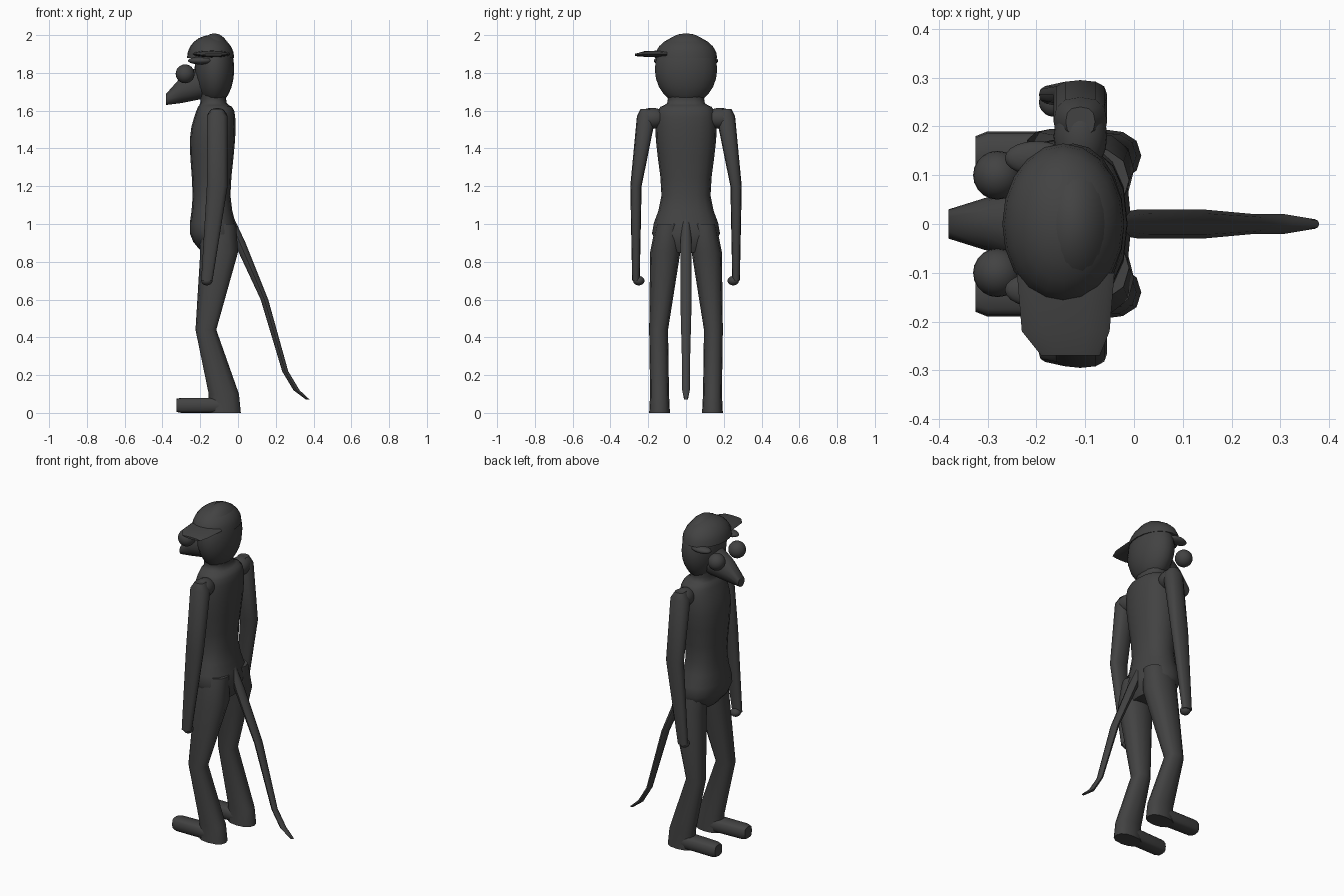
import bpy
import bmesh
import math
from mathutils import Vector

default_cube = bpy.data.objects.get("Cube")
if default_cube:
    bpy.data.objects.remove(default_cube, do_unlink=True)

charcoal = bpy.data.materials.new("charcoal grey")
charcoal.use_nodes = True
shade = (0.055, 0.055, 0.055, 1)
charcoal.diffuse_color = shade
charcoal.node_tree.nodes["Principled BSDF"].inputs["Base Color"].default_value = shade


def finish(name, bm):
    """Turn a bmesh into a named, shaded object."""
    bmesh.ops.recalc_face_normals(bm, faces=bm.faces)
    mesh = bpy.data.meshes.new(name)
    bm.to_mesh(mesh)
    bm.free()
    mesh.materials.append(charcoal)
    part = bpy.data.objects.new(name, mesh)
    bpy.context.collection.objects.link(part)
    bpy.ops.object.select_all(action='DESELECT')
    part.select_set(True)
    bpy.context.view_layer.objects.active = part
    bpy.ops.object.shade_smooth_by_angle(angle=math.radians(45))


def flowing(stations, steps=3):
    """Add in-between stations along a smooth curve through the given ones."""
    points = [Vector(centre + half) for centre, half in stations]
    points = [points[0]] + points + [points[-1]]
    result = []
    for before, start, end, after in zip(points, points[1:], points[2:], points[3:]):
        for step in range(steps):
            t = step / steps
            leave, arrive = (end - before) / 2, (after - start) / 2
            rest = end - start
            bend = 3 * rest - 2 * leave - arrive
            turn = leave + arrive - 2 * rest
            result.append(start + leave * t + bend * t ** 2 + turn * t ** 3)
    result.append(points[-1])
    return [(tuple(p[:3]), tuple(p[3:])) for p in result]


def loft(name, stations, sides=12, squareness=1):
    """Skin rings given as a centre and half sizes; the zero size is the axis."""
    bm = bmesh.new()
    axis = stations[0][1].index(0)
    across, along = [i for i in range(3) if i != axis]
    rings = []
    for centre, half in stations:
        ring = []
        for i in range(sides):
            angle = math.tau * i / sides
            c, s = math.cos(angle), math.sin(angle)
            position = Vector(centre)
            position[across] += half[across] * math.copysign(abs(c) ** squareness, c)
            position[along] += half[along] * math.copysign(abs(s) ** squareness, s)
            ring.append(bm.verts.new(position))
        rings.append(ring)
    for lower, upper in zip(rings, rings[1:]):
        for i in range(sides):
            bm.faces.new((lower[i - 1], lower[i], upper[i], upper[i - 1]))
    bm.faces.new(rings[0])
    bm.faces.new(rings[-1])
    finish(name, bm)


def ellipsoid(name, centre, radii, dome=False):
    """Make a rounded lump, or only its upper half with a closed base."""
    bm = bmesh.new()
    bmesh.ops.create_uvsphere(bm, u_segments=20, v_segments=12, radius=1)
    if dome:
        lower_half = [v for v in bm.verts if v.co.z < -0.1]
        bmesh.ops.delete(bm, geom=lower_half, context='VERTS')
        bmesh.ops.holes_fill(bm, edges=bm.edges)
    bmesh.ops.scale(bm, vec=radii, verts=bm.verts)
    bmesh.ops.translate(bm, vec=centre, verts=bm.verts)
    finish(name, bm)


# Torso from crotch to neck
loft("torso", flowing([
    ((-0.11, 0, 0.85), (0.08, 0.1, 0)),
    ((-0.13, 0, 0.95), (0.125, 0.18, 0)),
    ((-0.14, 0, 1.15), (0.1, 0.13, 0)),
    ((-0.135, 0, 1.45), (0.12, 0.16, 0)),
    ((-0.12, 0, 1.6), (0.1, 0.15, 0)),
    ((-0.13, 0, 1.64), (0.07, 0.1, 0)),
    ((-0.13, 0, 1.7), (0.07, 0.1, 0)),
]), sides=16, squareness=0.85)

# Head with a drooping snout
ellipsoid("head", (-0.125, 0, 1.82), (0.105, 0.165, 0.19))
loft("snout", [
    ((-0.38, 0, 1.66), (0, 0.03, 0.03)),
    ((-0.3, 0, 1.71), (0, 0.055, 0.07)),
    ((-0.15, 0, 1.77), (0, 0.1, 0.1)),
])

# Cap worn sideways, brim over the right
ellipsoid("cap", (-0.145, 0, 1.88), (0.125, 0.165, 0.12), dome=True)
loft("cap_brim", [
    ((-0.13, -0.27, 1.895), (0.06, 0, 0.006)),
    ((-0.14, -0.22, 1.9), (0.09, 0, 0.015)),
    ((-0.14, -0.1, 1.9), (0.1, 0, 0.02)),
])

# Tail hanging behind
loft("tail", [
    ((-0.05, 0, 1.05), (0.02, 0.02, 0)),
    ((0.01, 0, 0.9), (0.03, 0.03, 0)),
    ((0.14, 0, 0.6), (0.02, 0.03, 0)),
    ((0.25, 0, 0.22), (0.016, 0.02, 0)),
    ((0.31, 0, 0.12), (0.016, 0.02, 0)),
    ((0.37, 0, 0.07), (0.01, 0.01, 0)),
], sides=8)

# Paired parts on either side of the body
for side, s in (("left", 1), ("right", -1)):
    ellipsoid(side + "_eye", (-0.28, s * 0.1, 1.795), (0.05, 0.05, 0.05))
    ellipsoid(side + "_brow", (-0.2, s * 0.135, 1.865), (0.065, 0.035, 0.02))
    ellipsoid(side + "_shoulder", (-0.11, s * 0.18, 1.56), (0.055, 0.08, 0.055))
    loft(side + "_arm", [
        ((-0.165, s * 0.265, 0.7), (0.03, 0.02, 0)),
        ((-0.11, s * 0.265, 1.2), (0.055, 0.03, 0)),
        ((-0.11, s * 0.21, 1.57), (0.055, 0.05, 0)),
        ((-0.11, s * 0.21, 1.61), (0.03, 0.03, 0)),
    ], squareness=0.8)
    ellipsoid(side + "_hand", (-0.165, s * 0.25, 0.7), (0.03, 0.03, 0.025))

    loft(side + "_leg", [
        ((-0.07, s * 0.14, 0), (0.085, 0.055, 0)),
        ((-0.075, s * 0.14, 0.1), (0.08, 0.05, 0)),
        ((-0.17, s * 0.145, 0.44), (0.055, 0.05, 0)),
        ((-0.1, s * 0.11, 0.85), (0.1, 0.08, 0)),
        ((-0.11, s * 0.09, 1), (0.1, 0.07, 0)),
    ], squareness=0.85)
    loft(side + "_foot", [
        ((-0.325, s * 0.145, 0.04), (0, 0.035, 0.035)),
        ((-0.3, s * 0.145, 0.04), (0, 0.045, 0.04)),
        ((-0.1, s * 0.14, 0.04), (0, 0.05, 0.04)),
    ], squareness=0.6)
